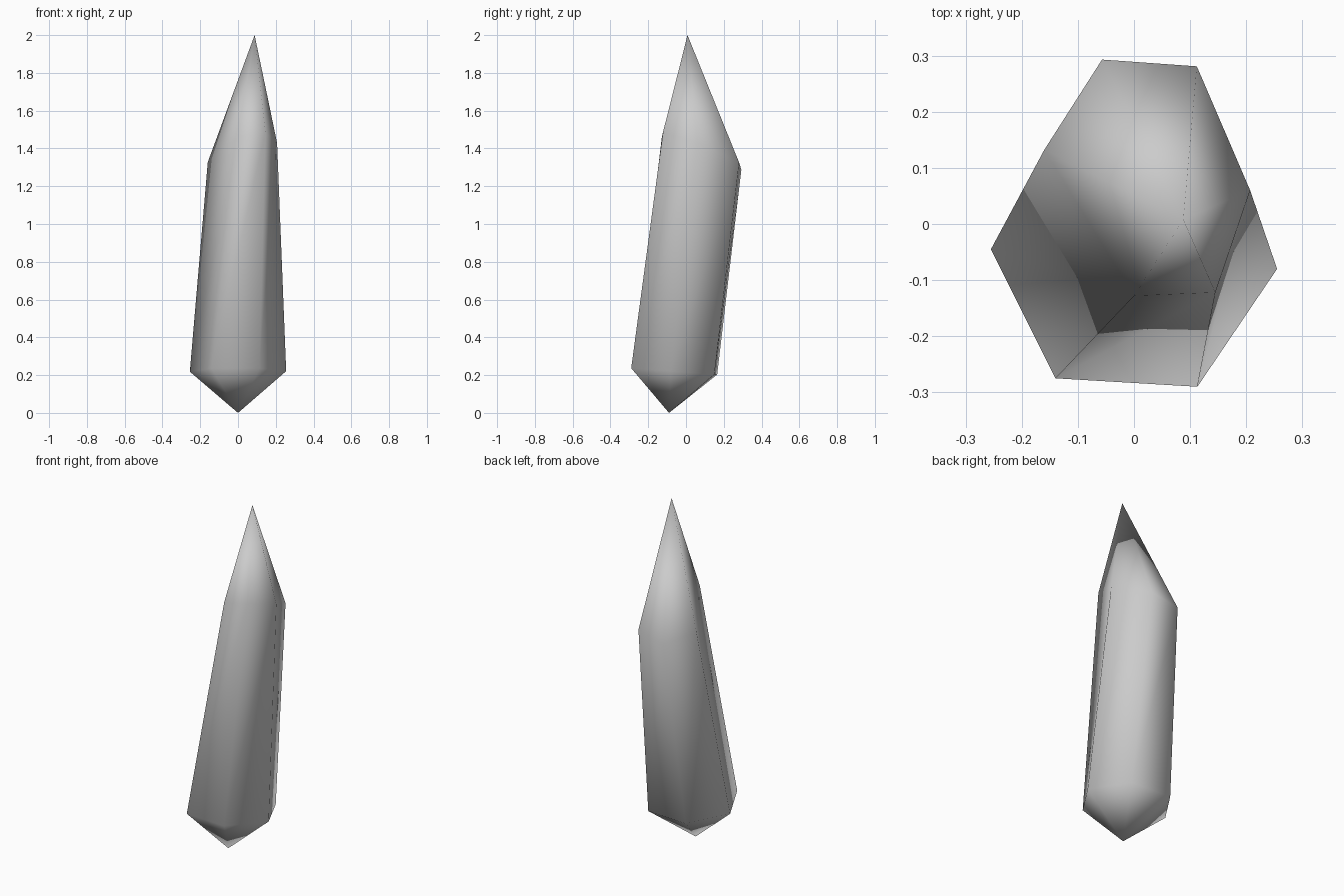
import bpy
import bmesh

# Remove the default object
default_cube = bpy.data.objects.get("Cube")
if default_cube:
    bpy.data.objects.remove(default_cube, do_unlink=True)


def make_material(name, colour):
    material = bpy.data.materials.new(name)
    material.use_nodes = True
    material.diffuse_color = colour
    shader = material.node_tree.nodes["Principled BSDF"]
    shader.inputs["Base Color"].default_value = colour
    return material


def add_ring(bm, outline, height, slope_x, slope_y):
    """Place an outline on a tilted plane."""
    return [bm.verts.new((x, y, height + slope_x * x + slope_y * y))
            for x, y in outline]


def add_point(bm, ring, tip):
    """Close a ring with a pointed end."""
    apex = bm.verts.new(tip)
    for i, vert in enumerate(ring):
        bm.faces.new((vert, ring[(i + 1) % len(ring)], apex))


# Six-sided outlines, in matching order from the right side round the front
lower_outline = [(-0.255, -0.045), (-0.14, -0.275), (0.113, -0.29),
                 (0.255, -0.08), (0.14, 0.15), (-0.113, 0.165)]
upper_outline = [(-0.16, 0.132), (0, -0.128), (0.145, -0.122),
                 (0.207, 0.06), (0.112, 0.281), (-0.057, 0.293)]

bm = bmesh.new()
lower = add_ring(bm, lower_outline, 0.215, 0, -0.075)
upper = add_ring(bm, upper_outline, 1.41, 0.2, -0.38)

# Shaft between the two rings
count = len(lower)
for i in range(count):
    j = (i + 1) % count
    bm.faces.new((lower[i], lower[j], upper[j], upper[i]))

# Long upper tip and short lower tip
add_point(bm, upper, (0.088, 0.008, 2))
add_point(bm, lower, (0, -0.09, 0))
bmesh.ops.recalc_face_normals(bm, faces=bm.faces)

# Crystal object, smooth shaded all over
mesh = bpy.data.meshes.new("crystal")
bm.to_mesh(mesh)
bm.free()
mesh.materials.append(make_material("pale grey", (0.6, 0.6, 0.6, 1)))
for polygon in mesh.polygons:
    polygon.use_smooth = True
crystal = bpy.data.objects.new("crystal", mesh)
bpy.context.collection.objects.link(crystal)
